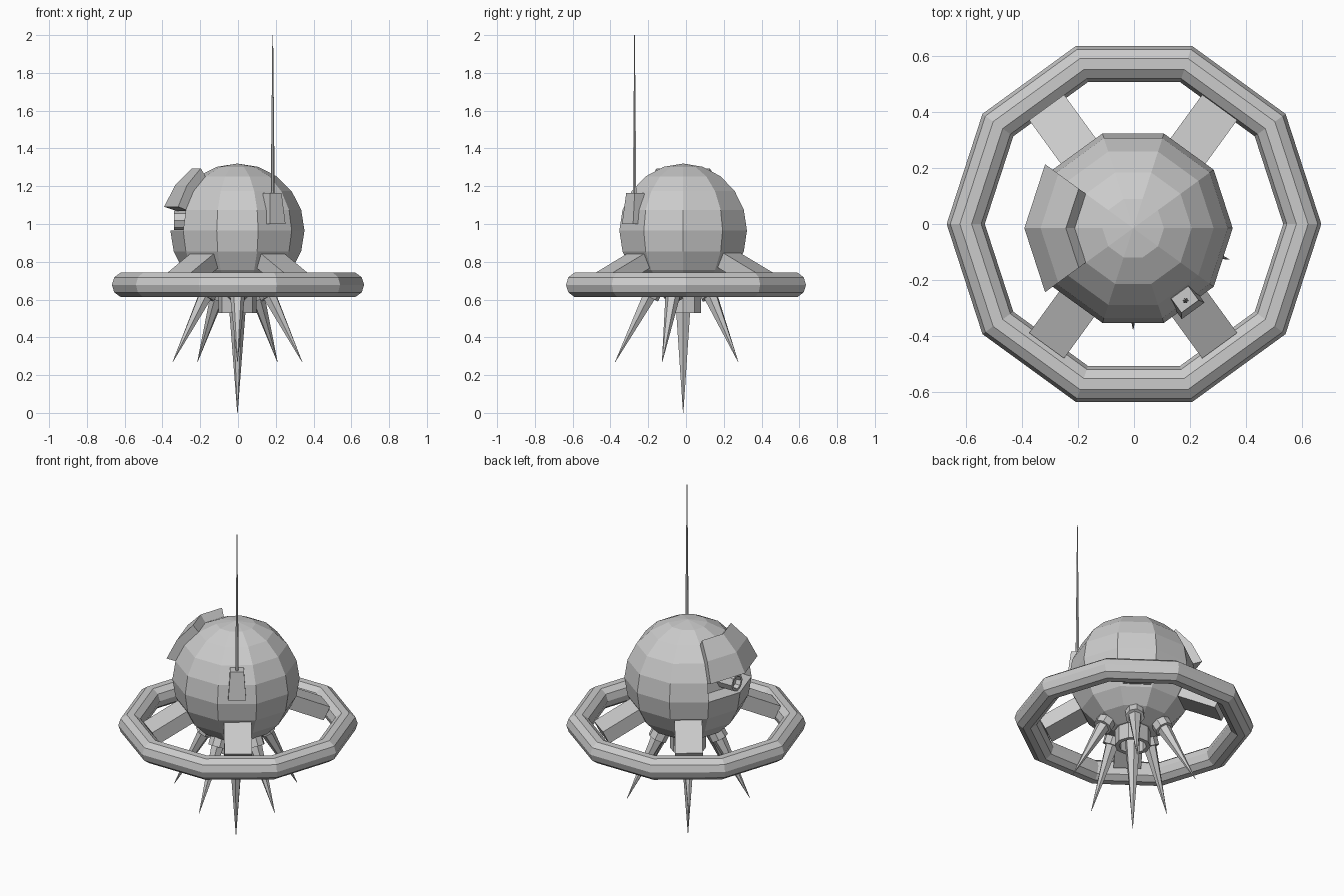
import bpy, bmesh, math
from mathutils import Vector, Matrix

if "Cube" in bpy.data.objects:
    bpy.data.objects.remove(bpy.data.objects["Cube"])

C = Vector((-0.003, -0.015, 0.965))   # body centre
R = 0.355                             # body radius
rad = math.radians


def obj(name, verts, faces):
    me = bpy.data.meshes.new(name)
    me.from_pydata([tuple(v) for v in verts], [], faces)
    bm = bmesh.new()
    bm.from_mesh(me)
    bmesh.ops.recalc_face_normals(bm, faces=bm.faces)
    bm.to_mesh(me)
    bm.free()
    o = bpy.data.objects.new(name, me)
    bpy.context.collection.objects.link(o)
    return o


def polar(az, lat, r):
    a, l = rad(az), rad(lat)
    return C + r * Vector((math.cos(a) * math.cos(l), math.sin(a) * math.cos(l), math.sin(l)))


def lathe(name, profile, n, origin, axis=(0, 0, 1), closed=False):
    """Spin (radius, height) points around an axis through origin."""
    q = Vector((0, 0, 1)).rotation_difference(Vector(axis))
    verts, faces, m = [], [], len(profile)
    for i in range(n):
        a = 2 * math.pi * i / n
        for r, h in profile:
            verts.append(Vector(origin) + q @ Vector((r * math.cos(a), r * math.sin(a), h)))
    for i in range(n):
        for j in range(m if closed else m - 1):
            k = (j + 1) % m
            ni = (i + 1) % n
            faces.append((i * m + j, ni * m + j, ni * m + k, i * m + k))
    if not closed:
        faces += [tuple(i * m for i in range(n)), tuple(i * m + m - 1 for i in range(n))]
    return obj(name, verts, faces)


# Spherical body, 10 x 10 facets, with a recessed window under the visor
bm = bmesh.new()
rings = [[bm.verts.new(polar(36 * i, lat, R)) for i in range(10)] for lat in range(-72, 73, 18)]
for lo, hi in zip(rings, rings[1:]):
    for i in range(10):
        j = (i + 1) % 10
        bm.faces.new((lo[i], lo[j], hi[j], hi[i]))
south, north = bm.verts.new(polar(0, -90, R)), bm.verts.new(polar(0, 90, R))
for i in range(10):
    j = (i + 1) % 10
    bm.faces.new((rings[-1][i], rings[-1][j], north))
    bm.faces.new((rings[0][j], rings[0][i], south))
bm.normal_update()
window = [f for f in bm.faces if f.calc_center_median().x < C.x - 0.2
          and abs(f.calc_center_median().y - C.y) < 0.15
          and 0 < f.calc_center_median().z - C.z < 0.11]
ext = bmesh.ops.extrude_face_region(bm, geom=window)
bmesh.ops.translate(bm, vec=(0.10, 0, 0),
                    verts=[g for g in ext["geom"] if isinstance(g, bmesh.types.BMVert)])
bmesh.ops.delete(bm, geom=[f for f in window if f.is_valid], context='FACES')
bmesh.ops.recalc_face_normals(bm, faces=bm.faces)
me = bpy.data.meshes.new("body")
bm.to_mesh(me)
bm.free()
bpy.context.collection.objects.link(bpy.data.objects.new("body", me))

# Raised visor plate: shell patch sitting on the body
verts = [polar(az, lat, r) for r in (0.34, 0.408) for lat in (18, 36, 54) for az in (144, 180, 216)]
faces = []
for j in range(2):
    for i in range(2):
        a = j * 3 + i
        quad = (a, a + 1, a + 4, a + 3)
        faces += [quad, tuple(v + 9 for v in quad)]
rim = [0, 1, 2, 5, 8, 7, 6, 3]
faces += [(a, b, b + 9, a + 9) for a, b in zip(rim, rim[1:] + rim[:1])]
obj("visor", verts, faces)

# Camera eye in the window
lathe("eye", [(0.052, -0.15), (0.052, 0.0), (0.038, 0.0), (0.034, -0.03)], 8,
      (-0.338, C.y, 1.019), (-1, 0, 0))

# Surrounding ring, 10 x 10 facets
lathe("ring", [(0.6 + 0.068 * math.cos(rad(36 * k)), 0.068 * math.sin(rad(36 * k))) for k in range(10)],
      10, (0, 0, 0.678), closed=True)

# Sloping struts from body to ring
slope = rad(26)
for k, az in enumerate((54, 126, 234, 306)):
    out = Vector((math.cos(rad(az)), math.sin(rad(az)), 0))
    side = Vector((-out.y, out.x, 0))
    along = out * math.cos(slope) - Vector((0, 0, math.sin(slope)))
    up = out * math.sin(slope) + Vector((0, 0, math.cos(slope)))
    end = Vector((C.x, C.y * 0.6, 0.742)) + out * 0.525
    v = [end - along * l + side * s - up * t
         for l in (0, 0.3) for s in (-0.077, 0.077) for t in (0, 0.085)]
    obj("strut_%d" % (k + 1), v, [(0, 1, 3, 2), (4, 5, 7, 6), (0, 1, 5, 4),
                                  (2, 3, 7, 6), (0, 2, 6, 4), (1, 3, 7, 5)])

# Ring of five radial spikes with sockets
for k in range(5):
    a = rad(-90 + 72 * k)
    tip = Vector((0.36 * math.cos(a), 0.36 * math.sin(a), 0.27 - C.z))
    axis = tip.normalized()
    lathe("socket_%d" % (k + 1), [(0.054, 0.31), (0.054, 0.395)], 8, C, axis)
    lathe("spike_%d" % (k + 1), [(0.042, 0.36), (0.0012, tip.length)], 6, C, axis)

# Central socket (open tube) and long spike
lathe("central_socket", [(0.1, 0.68), (0.1, 0.53), (0.076, 0.53), (0.076, 0.6)], 10, (C.x, C.y, 0))
lathe("central_spike", [(0.05, 0.63), (0.0012, 0.0)], 6, (C.x, C.y, 0))

# Antenna: tapered base block and thin rod
out = Vector((math.cos(rad(-54)), math.sin(rad(-54)), 0))
side = Vector((-out.y, out.x, 0))
base = Vector((C.x, C.y, 0))
v = []
for z, d0, d1, w in ((1.0, 0.25, 0.364, 0.05), (1.165, 0.283, 0.345, 0.038)):
    v += [base + out * d + side * s + Vector((0, 0, z))
          for d, s in ((d0, -w), (d1, -w), (d1, w), (d0, w))]
obj("antenna_base", v, [(0, 1, 2, 3), (4, 5, 6, 7), (0, 1, 5, 4),
                        (1, 2, 6, 5), (2, 3, 7, 6), (3, 0, 4, 7)])
p = base + out * 0.318
lathe("antenna_rod", [(0.011, 1.12), (0.002, 2.0)], 6, (p.x, p.y, 0))
